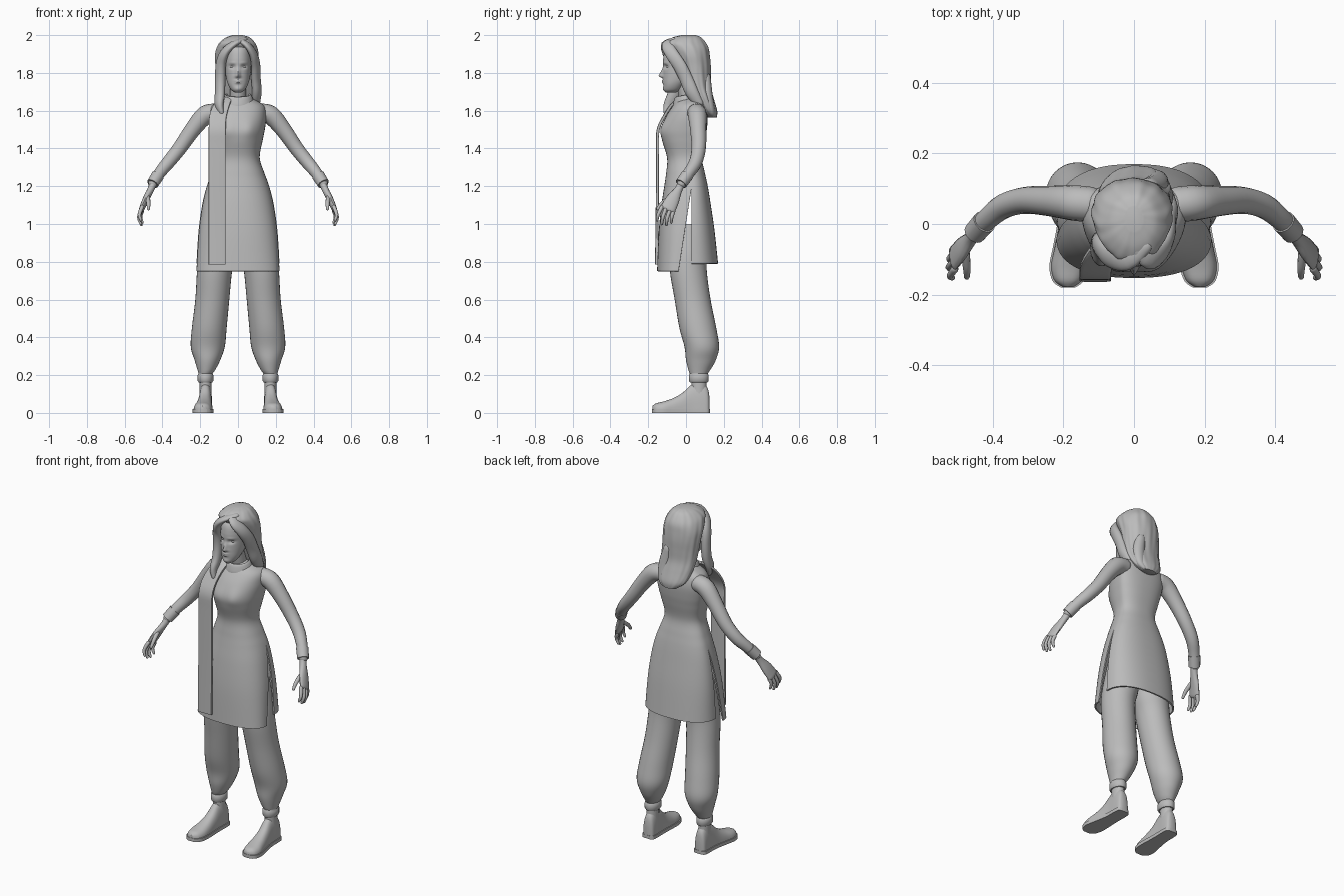
import bpy, bmesh, math
from mathutils import Vector

grey = bpy.data.materials.new("plain_grey")
grey.diffuse_color = (0.5, 0.5, 0.5, 1)


def spline(rows, k):
    """Catmull-Rom interpolation of parameter rows, k steps per span."""
    out = []
    for i in range(len(rows) - 1):
        p = [rows[max(0, min(len(rows) - 1, i + j))] for j in (-1, 0, 1, 2)]
        for s in range(k):
            t = s / k
            out.append([0.5 * (2 * b + (c - a) * t + (2 * a - 5 * b + 4 * c - d) * t * t
                        + (3 * b - a - 3 * c + d) * t ** 3) for a, b, c, d in zip(*p)])
    return out + [list(rows[-1])]


def skin(name, rings, mirror=False, caps=True, skip=(), solid=0.0):
    """Join rings of points into one surface; skip lists open columns."""
    bm = bmesh.new()
    vs = [[bm.verts.new(p) for p in r] for r in rings]
    n = len(vs[0])
    for a, b in zip(vs, vs[1:]):
        for j in range(n):
            if j not in skip:
                bm.faces.new((a[j], a[(j + 1) % n], b[(j + 1) % n], b[j]))
    if caps:
        bm.faces.new(vs[0])
        bm.faces.new(vs[-1])
    bmesh.ops.remove_doubles(bm, verts=bm.verts, dist=0.0002)
    bmesh.ops.recalc_face_normals(bm, faces=bm.faces)
    me = bpy.data.meshes.new(name)
    bm.to_mesh(me)
    bm.free()
    ob = bpy.data.objects.new(name, me)
    bpy.context.collection.objects.link(ob)
    me.materials.append(grey)
    if solid:
        m = ob.modifiers.new("thickness", 'SOLIDIFY')
        m.thickness, m.offset = solid, -1
    if mirror:
        ob.modifiers.new("mirror", 'MIRROR')
    return ob


def power(v, e):
    return math.copysign(abs(v) ** e, v)


def oval(z, xc, w, yf, yb, n=32, e=1.0, tilt=0.0, ripple=0.0):
    """Horizontal ring between a front and a back y."""
    pts, yc, d = [], (yf + yb) / 2, (yb - yf) / 2
    for j in range(n):
        t = 2 * math.pi * j / n
        r = 1 + ripple * (math.sin(11 * t + 9 * z) + 0.6 * math.sin(17 * t - 14 * z))
        y = yc + d * r * power(math.sin(t), e)
        pts.append(Vector((xc + w * r * power(math.cos(t), e), y, z + tilt * y)))
    return pts


def tube(name, rows, hint, n=16, k=4, mirror=False, e=1.0, rounded=True):
    """Rows are x, y, z, radius along hint, radius across."""
    rows = spline(rows, k)
    c = [Vector(r[:3]) for r in rows]
    rings = []
    for i, r in enumerate(rows):
        t = (c[min(i + 1, len(c) - 1)] - c[max(i - 1, 0)]).normalized()
        u = Vector(hint)
        u = (u - t * u.dot(t)).normalized()
        v = t.cross(u)

        def ring(s, off):
            return [c[i] + t * off + u * r[3] * s * power(math.cos(a), e)
                    + v * r[4] * s * power(math.sin(a), e)
                    for a in (2 * math.pi * j / n for j in range(n))]
        ends = [(0.35, 0.9), (0.75, 0.6)] if rounded else []
        m = min(r[3], r[4])
        if i == 0:
            rings += [ring(s, -o * m) for s, o in ends]
        rings.append(ring(1, 0))
        if i == len(rows) - 1:
            rings += [ring(s, o * m) for s, o in reversed(ends)]
    return skin(name, rings, mirror)


def bump(x, z, cx, cz, sx, sz):
    return math.exp(-((x - cx) / sx) ** 2 - ((z - cz) / sz) ** 2)


# Dress: one body that divides into front and back panels below the hips
body = [(1.685, .03, -.01, .05, .03), (1.66, .085, -.04, .085, .04), (1.625, .14, -.07, .105, .05),
        (1.57, .15, -.105, .115, .05), (1.5, .142, -.13, .11, .04), (1.44, .13, -.125, .1, .03),
        (1.35, .115, -.1, .085, .02), (1.27, .14, -.105, .1, .025), (1.2, .165, -.115, .115, .03),
        (1.1, .188, -.13, .13, .03), (.95, .208, -.145, .15, .03), (.75, .22, -.153, .17, .03)]
rings, half = [], 28
for z, w, yf, yb, ye in spline(body, 6):
    open_ = max(0, (1.2 - z) / .45)
    ring = []
    for j in range(half + 1):
        t = math.pi * j / half
        x = w * power(math.cos(t), .85)
        y = ye - .07 * open_ - (ye - .07 * open_ - yf) * math.sin(t) ** .85 if 0 < j < half else ye - .07 * open_
        y -= .012 * math.sin(t) * (bump(x, z, .06, 1.5, .04, .05) + bump(x, z, -.06, 1.5, .04, .05))
        ring.append((x, y, z))
    for j in range(half + 1):
        t = math.pi * (1 - j / half)
        s = math.sin(t) ** .85 if 0 < j < half else 0
        ring.append((w * power(math.cos(t), .85), ye + (yb - ye) * s, z + .04 * open_))
    rings.append(ring)
skin("dress", rings, caps=False, skip=(half, 2 * half + 1), solid=.008)

# Trousers with gathered cuffs
leg = [(1.0, .09, .088, -.07, .1), (.85, .107, .1, -.085, .11), (.75, .124, .093, -.085, .11),
       (.6, .136, .09, -.06, .13), (.45, .152, .092, -.035, .16), (.35, .16, .09, -.008, .175),
       (.28, .162, .068, .0, .158), (.23, .167, .048, .012, .13), (.208, .172, .037, .02, .115)]
rows = spline(leg, 5) + [[.2, .172, .042, .015, .12], [.17, .172, .042, .015, .12], [.162, .172, .036, .02, .115]]
skin("trousers", [oval(*r) for r in rows], mirror=True)
tube("ankle", [(.172, .07, .05, .033, .04), (.172, .068, .19, .031, .04)], (1, 0, 0), mirror=True)

# Shoes: rounded uppers on flat soles
shoe = spline([(.125, .172, .014, .075), (.115, .172, .032, .13), (.08, .172, .036, .165),
               (.03, .173, .036, .15), (-.02, .176, .04, .105), (-.07, .18, .046, .077),
               (-.12, .185, .05, .06), (-.16, .187, .039, .05), (-.178, .187, .016, .036)], 4)
skin("shoe", [[(xc + w * power(math.cos(t), .8), y, .012 + (h - .012) * math.sin(t) ** .8)
               for t in (math.pi * min(j / 16, .99999) + 1e-6 for j in range(17))]
              for y, xc, w, h in shoe], mirror=True)
skin("sole", [[(xc + sx * (w + .005), y * 1.01, sz) for sx, sz in ((-1, 0), (1, 0), (1, .02), (-1, .02))]
              for y, xc, w, h in shoe], mirror=True)

# Arms, sleeve cuffs and hands
tube("sleeve", [(.12, .055, 1.59, .05, .048), (.175, .06, 1.575, .05, .05), (.24, .065, 1.5, .043, .043),
                (.31, .067, 1.4, .038, .038), (.37, .05, 1.325, .035, .035), (.415, .015, 1.27, .031, .031),
                (.45, -.022, 1.215, .027, .027)], (0, 1, 0), mirror=True)
tube("sleeve_cuff", [(.424, .006, 1.258, .034, .034), (.452, -.026, 1.213, .032, .032)], (0, 1, 0),
     mirror=True, rounded=False)
tube("palm", [(.445, -.018, 1.225, .022, .02), (.462, -.04, 1.182, .021, .018), (.488, -.07, 1.13, .036, .017),
              (.51, -.095, 1.08, .04, .014)], (0, 1, -.3), mirror=True)
for name, base, mid, tip in (("index", (.508, -.127, 1.09), (.522, -.147, 1.05), (.514, -.153, 1.02)),
                             ("middle", (.512, -.107, 1.08), (.525, -.123, 1.035), (.514, -.128, 1.0)),
                             ("ring", (.512, -.086, 1.072), (.523, -.1, 1.03), (.511, -.103, .995)),
                             ("little", (.508, -.067, 1.068), (.516, -.076, 1.035), (.506, -.078, 1.008)),
                             ("thumb", (.478, -.085, 1.14), (.474, -.125, 1.11), (.474, -.15, 1.08))):
    r = .011 if name == "thumb" else .0095
    tube(name + "_finger", [(*base, r * 1.15, r * 1.15), (*mid, r, r), (*tip, r * .75, r * .75)],
         (0, 1, .2), n=10, mirror=True)

# Neck and head with a modelled face
tube("neck", [(0, .03, 1.6, .05, .05), (0, .01, 1.67, .043, .046), (0, -.005, 1.77, .045, .05)], (1, 0, 0), n=24)
skull = [(1.695, .015, -.105, -.055), (1.71, .036, -.116, -.03), (1.74, .053, -.12, .0),
         (1.78, .064, -.121, .05), (1.83, .07, -.12, .085), (1.88, .071, -.12, .095),
         (1.93, .064, -.106, .085), (1.97, .04, -.06, .06)]
rings = []
for z, w, yf, yb in spline(skull, 9):
    ring = oval(z, 0, w, yf, yb, n=96, e=.93)
    for p in ring:
        if p.y < -.05:
            x = p.x
            p.y -= .02 * bump(x, z, 0, 1.785, .011, .032 if z > 1.785 else .009)
            p.y -= .006 * bump(x, z, 0, 1.781, .018, .008)
            p.y -= .007 * bump(x, z, 0, 1.759, .017, .005) + .008 * bump(x, z, 0, 1.748, .014, .005)
            p.y -= .005 * bump(x, z, 0, 1.715, .02, .012)
            for s in (-1, 1):
                p.y += .012 * bump(x, z, s * .03, 1.833, .016, .01)
                p.y -= .003 * bump(x, z, s * .032, 1.853, .02, .006)
    rings.append(ring)
skin("head", rings)
eye = [(-.0905 - .0125 * math.cos(a), .0125 * math.sin(a)) for a in (math.pi * (i + .05) / 8.1 for i in range(9))]
skin("eye", [[(.03 + 1.1 * r * math.cos(t), y, 1.832 + .7 * r * math.sin(t))
              for t in (2 * math.pi * j / 16 for j in range(16))] for y, r in eye], mirror=True)

# Hair: rippled back volume and strands framing the face
hair = [(2.0, 0, .025, -.02, .05), (1.988, 0, .062, -.07, .08), (1.96, -.003, .093, -.108, .105),
        (1.93, -.004, .108, -.095, .12), (1.89, -.005, .115, -.068, .126), (1.84, -.005, .113, -.045, .13),
        (1.78, -.003, .11, -.025, .13), (1.72, 0, .108, .0, .132), (1.66, .005, .104, .03, .148),
        (1.6, .008, .085, .075, .165), (1.565, .01, .045, .115, .163)]
skin("back_hair", [oval(*r, n=96, ripple=.012) for r in spline(hair, 5)])
tube("left_fringe", [(.035, -.06, 1.975, .02, .014), (-.02, -.097, 1.955, .034, .016),
                     (-.068, -.09, 1.91, .036, .022), (-.09, -.065, 1.85, .036, .026),
                     (-.094, -.055, 1.77, .034, .027), (-.096, -.062, 1.69, .036, .026),
                     (-.1, -.085, 1.63, .035, .022), (-.088, -.098, 1.585, .022, .014)], (.3, -1, 0), n=20)
tube("right_fringe", [(.0, -.06, 1.975, .02, .014), (.045, -.097, 1.95, .032, .016),
                      (.08, -.075, 1.9, .034, .02), (.094, -.035, 1.84, .036, .022),
                      (.095, .0, 1.77, .036, .024), (.1, .03, 1.7, .036, .024),
                      (.095, .07, 1.635, .026, .02)], (-.3, -1, 0), n=20)
tube("back_lock", [(.04, .1, 1.78, .03, .03), (.06, .11, 1.69, .036, .03), (.065, .13, 1.61, .028, .022),
                   (.05, .145, 1.575, .014, .012)], (1, 0, 0))

# Scarf: wrapped collar and a long hanging end
collar = [(1.625, 0, .055, -.05, .07), (1.622, 0, .088, -.068, .09), (1.64, 0, .087, -.07, .085),
          (1.66, 0, .08, -.066, .075), (1.678, 0, .073, -.06, .066), (1.684, 0, .066, -.053, .06),
          (1.675, 0, .06, -.048, .054), (1.64, 0, .05, -.04, .05)]
skin("scarf_collar", [oval(*r, tilt=.2) for r in spline(collar, 3)], caps=False)
tube("scarf_end", [(-.06, -.035, 1.665, .03, .008), (-.085, -.075, 1.63, .04, .008),
                   (-.106, -.115, 1.57, .045, .008), (-.11, -.147, 1.5, .045, .008),
                   (-.11, -.15, 1.4, .045, .008), (-.11, -.152, 1.1, .045, .008),
                   (-.11, -.156, .785, .045, .008)], (1, 0, 0), n=16, e=.3, rounded=False)

# Bake modifiers and smooth the surfaces
bpy.ops.object.select_all(action='SELECT')
bpy.context.view_layer.objects.active = bpy.context.selected_objects[0]
bpy.ops.object.convert(target='MESH')
bpy.ops.object.shade_smooth_by_angle(angle=math.radians(45))
